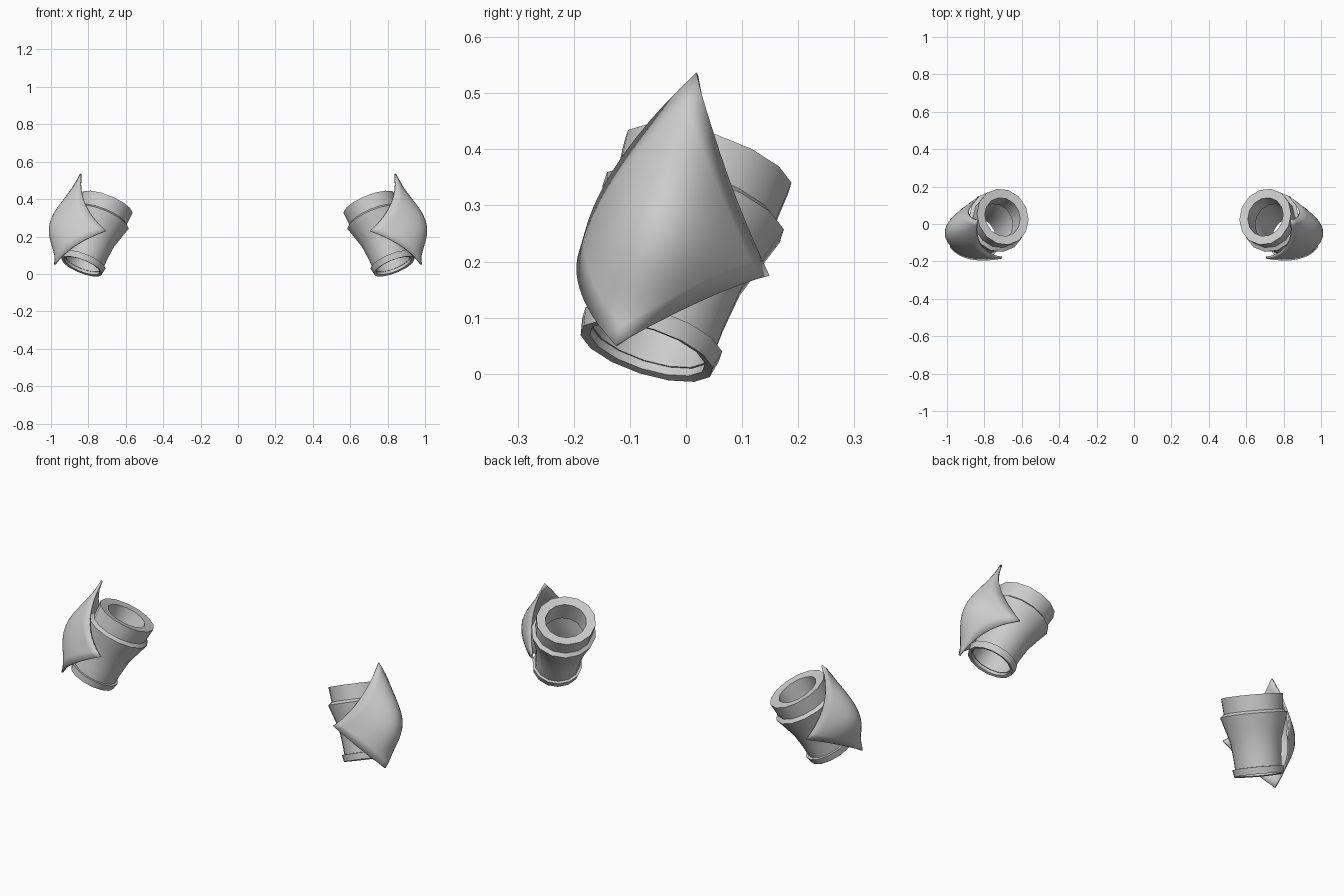
import bpy, bmesh, math
from mathutils import Vector

old = bpy.data.objects.get("Cube")
if old:
    bpy.data.objects.remove(old, do_unlink=True)

grey = bpy.data.materials.new("plain_grey")
grey.use_nodes = True
grey.diffuse_color = (0.6, 0.6, 0.6, 1)
grey.node_tree.nodes["Principled BSDF"].inputs["Base Color"].default_value = (0.6, 0.6, 0.6, 1)

# Wrist-to-elbow axis of the left forearm guard
WRIST = Vector((0.835, -0.07, 0.04))
ELBOW = Vector((0.70, 0.04, 0.38))
AXIS = (ELBOW - WRIST).normalized()
SIDE = (Vector((1, 0, 0)) - AXIS * AXIS.x).normalized()
BACK = AXIS.cross(SIDE)


def finish(name, bm, thickness=0, angle=40):
    """Turn a bmesh into a smooth object mirrored to both arms."""
    bmesh.ops.recalc_face_normals(bm, faces=bm.faces)
    mesh = bpy.data.meshes.new(name)
    bm.to_mesh(mesh)
    bm.free()
    mesh.materials.append(grey)
    obj = bpy.data.objects.new(name, mesh)
    bpy.context.collection.objects.link(obj)
    bpy.ops.object.select_all(action="DESELECT")
    obj.select_set(True)
    bpy.context.view_layer.objects.active = obj
    bpy.ops.object.shade_smooth_by_angle(angle=math.radians(angle))
    if thickness:
        solid = obj.modifiers.new("thickness", "SOLIDIFY")
        solid.thickness = thickness
        solid.offset = 0
    obj.modifiers.new("other_arm", "MIRROR").use_clip = False
    return obj


def tube(name, profile, sides=14):
    """Lathe a closed (radius, height) loop around the arm axis."""
    bm = bmesh.new()
    rings = []
    for r, h in profile:
        ring = []
        for i in range(sides):
            a = math.tau * i / sides
            ring.append(bm.verts.new(WRIST + AXIS * h + SIDE * (0.94 * r * math.cos(a))
                                     + BACK * (r * math.sin(a))))
        rings.append(ring)
    for j, low in enumerate(rings):
        high = rings[(j + 1) % len(rings)]
        for i in range(sides):
            k = (i + 1) % sides
            bm.faces.new((low[i], low[k], high[k], high[i]))
    return finish(name, bm)


# Layered sleeve: wrist band, flared sleeve, elbow cuff
tube("wrist_band", [(0.124, 0), (0.131, 0.034), (0.112, 0.036), (0.108, 0.004)])
tube("sleeve", [(0.117, 0.02), (0.121, 0.09), (0.13, 0.165), (0.149, 0.225), (0.17, 0.288),
                (0.15, 0.302), (0.115, 0.2), (0.104, 0.1), (0.106, 0.02)])
tube("elbow_cuff", [(0.148, 0.27), (0.157, 0.378), (0.108, 0.374), (0.104, 0.27)])

# Four-pointed guard plate: a quadratic patch through tips, edge middles and crown
PLATE = [[(0.84, 0.02, 0.535), (0.885, 0.068, 0.36), (0.83, 0.145, 0.175)],
         [(0.815, -0.12, 0.37), (1.0, -0.06, 0.27), (0.935, 0.02, 0.13)],
         [(0.705, -0.18, 0.23), (0.87, -0.185, 0.15), (0.98, -0.125, 0.05)]]


def weights(t):
    return (2 * (t - 0.5) * (t - 1), 4 * t * (1 - t), 2 * t * (t - 0.5))


bm = bmesh.new()
STEPS = 12
grid = []
for i in range(STEPS + 1):
    wu = weights(i / STEPS)
    row = []
    for j in range(STEPS + 1):
        wv = weights(j / STEPS)
        p = Vector()
        for a in range(3):
            for b in range(3):
                p += Vector(PLATE[a][b]) * (wu[a] * wv[b])
        row.append(bm.verts.new(p))
    grid.append(row)
for i in range(STEPS):
    for j in range(STEPS):
        bm.faces.new((grid[i][j], grid[i + 1][j], grid[i + 1][j + 1], grid[i][j + 1]))
finish("star_guard_plate", bm, thickness=0.01)
